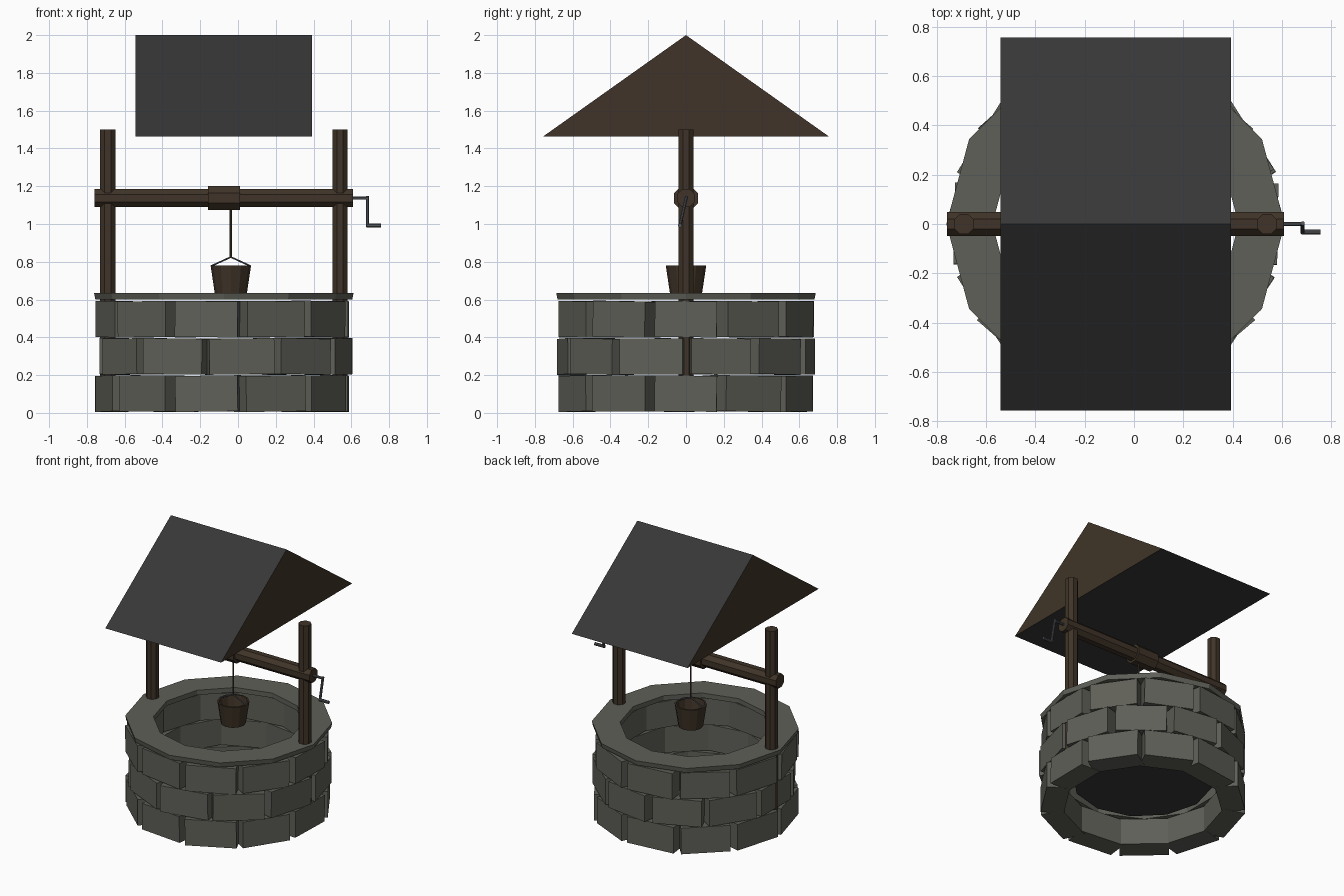
import bpy, bmesh, math, random
from mathutils import Vector, Matrix

if "Cube" in bpy.data.objects:
    bpy.data.objects.remove(bpy.data.objects["Cube"])

random.seed(4)
CX = -0.075  # well axis


def material(name, rgb):
    m = bpy.data.materials.new(name)
    m.diffuse_color = (*rgb, 1)
    m.use_nodes = True
    m.node_tree.nodes["Principled BSDF"].inputs["Base Color"].default_value = m.diffuse_color
    return m


STONE = material("grey_stone", (0.115, 0.115, 0.098))
WOOD = material("dark_wood", (0.050, 0.034, 0.021))
SLATE = material("dark_slate", (0.038, 0.038, 0.038))
METAL = material("grey_metal", (0.085, 0.09, 0.10))
ROPE = material("rope_brown", (0.07, 0.05, 0.035))


def finish(name, bm, *mats):
    bmesh.ops.recalc_face_normals(bm, faces=bm.faces)
    me = bpy.data.meshes.new(name)
    bm.to_mesh(me)
    bm.free()
    for m in mats:
        me.materials.append(m)
    ob = bpy.data.objects.new(name, me)
    bpy.context.collection.objects.link(ob)
    return ob


def add_rod(bm, a, b, r, sides=8):
    a, b = Vector(a), Vector(b)
    d = b - a
    mat = (Matrix.Translation((a + b) / 2) @ d.to_track_quat('Z', 'Y').to_matrix().to_4x4()
           @ Matrix.Rotation(math.pi / sides, 4, 'Z'))
    bmesh.ops.create_cone(bm, cap_ends=True, segments=sides, radius1=r, radius2=r,
                          depth=d.length, matrix=mat)


def rod(name, a, b, r, mat, sides=8):
    bm = bmesh.new()
    add_rod(bm, a, b, r, sides)
    return finish(name, bm, mat)


def lathe(name, profile, sides, x, mat, closed=True):
    """Revolve a closed (radius, z) profile about a vertical axis at x."""
    bm = bmesh.new()
    rings = []
    for k in range(sides):
        t = 2 * math.pi * k / sides
        rings.append([bm.verts.new((x + r * math.cos(t), r * math.sin(t), z)) for r, z in profile])
    n = len(profile)
    for k in range(sides):
        p, q = rings[k], rings[(k + 1) % sides]
        for i in range(n):
            j = (i + 1) % n
            bm.faces.new((p[i], q[i], q[j], p[j]))
    return finish(name, bm, mat)


# Stone courses: 11 loose blocks each, middle course shifted by half a block
N = 11
for row in range(3):
    bm = bmesh.new()
    for k in range(N):
        t = 2 * math.pi * (k + 0.5 * (row % 2)) / N
        j = random.uniform
        z = 0.102 + 0.197 * row
        tilt = Matrix.Rotation(math.radians(j(-1, 1)), 4, 'X') @ Matrix.Rotation(math.radians(j(-1.5, 1.5)), 4, 'Z')
        mat = (Matrix.Translation((CX, 0, z)) @ Matrix.Rotation(t, 4, 'Z')
               @ Matrix.Translation((0.582 + j(-0.005, 0.005), 0, 0)) @ tilt
               @ Matrix.Diagonal((0.155, 0.335 + j(-0.01, 0.015), 0.19, 1)))
        bmesh.ops.create_cube(bm, size=1, matrix=mat)
    finish("stone_course_%d" % (row + 1), bm, STONE)

# Capping ring on the wall
lathe("cap_ring", [(0.50, 0.60), (0.68, 0.60), (0.687, 0.635), (0.50, 0.635)], 12, CX, STONE)

# Dark floor inside the shaft
bm = bmesh.new()
bmesh.ops.create_circle(bm, cap_ends=True, segments=12, radius=0.465,
                        matrix=Matrix.Translation((CX, 0, 0.19)))
finish("well_floor", bm, SLATE)

# Posts
for side, x in (("left", -0.69), ("right", 0.54)):
    rod(side + "_post", (x, 0, 0.1), (x, 0, 1.5), 0.044, WOOD)

# Windlass axle and drum
rod("axle", (-0.76, 0, 1.137), (0.61, 0, 1.137), 0.052, WOOD)
rod("drum", (-0.16, 0, 1.137), (0.01, 0, 1.137), 0.069, WOOD)

# Crank: stub, leaning arm and grip
bm = bmesh.new()
add_rod(bm, (0.60, 0, 1.137), (0.69, 0, 1.137), 0.009)
add_rod(bm, (0.685, 0.003, 1.147), (0.685, -0.034, 0.985), 0.009)
add_rod(bm, (0.68, -0.032, 0.992), (0.757, -0.032, 0.992), 0.011)
finish("crank", bm, METAL)

# Rope
BX = -0.038
rod("rope", (BX, 0, 0.82), (BX, 0, 1.09), 0.006, ROPE, 6)

# Hollow bucket with solid bottom
lathe("bucket", [(0.0015, 0.62), (0.083, 0.62), (0.107, 0.78), (0.095, 0.78),
                 (0.074, 0.64), (0.0015, 0.64)], 12, BX, WOOD)

# Bucket handle
bm = bmesh.new()
for s in (-1, 1):
    add_rod(bm, (BX + s * 0.103, 0, 0.778), (BX, 0, 0.825), 0.005, 6)
finish("bucket_handle", bm, METAL)

# Gabled roof: slate slopes and underside, wooden gable ends
bm = bmesh.new()
ends = [[bm.verts.new((x, y, z)) for y, z in ((-0.757, 1.463), (0.757, 1.463), (0, 2.0))]
        for x in (-0.542, 0.393)]
for e in ends:
    bm.faces.new(e).material_index = 1
for i in range(3):
    j = (i + 1) % 3
    bm.faces.new((ends[0][i], ends[0][j], ends[1][j], ends[1][i]))
finish("roof", bm, SLATE, WOOD)
